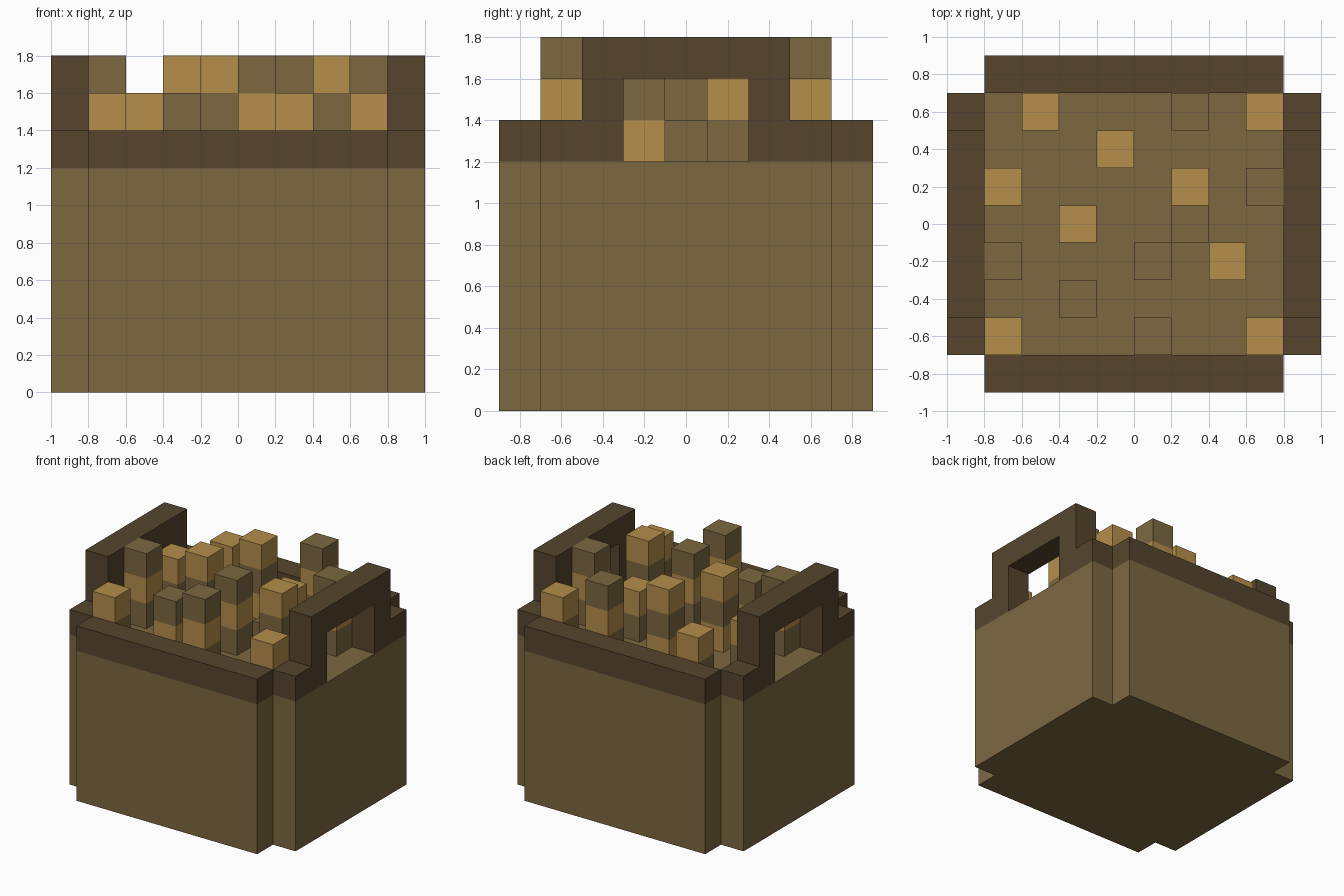
import bpy, bmesh
from mathutils import Vector

if "Cube" in bpy.data.objects:
    bpy.data.objects.remove(bpy.data.objects["Cube"])


def material(name, rgb):
    m = bpy.data.materials.new(name)
    m.diffuse_color = (*rgb, 1)
    m.use_nodes = True
    m.node_tree.nodes["Principled BSDF"].inputs["Base Color"].default_value = m.diffuse_color
    return m


OLIVE = material("olive", (0.205, 0.138, 0.053))
DARK = material("dark brown", (0.093, 0.060, 0.026))
TAN = material("tan", (0.462, 0.271, 0.070))


def prism(name, points, offset, mats):
    """Extrude a closed outline of 3D points by an offset."""
    bm = bmesh.new()
    face = bm.faces.new([bm.verts.new(p) for p in points])
    ext = bmesh.ops.extrude_face_region(bm, geom=[face])
    moved = [v for v in ext["geom"] if isinstance(v, bmesh.types.BMVert)]
    bmesh.ops.translate(bm, verts=moved, vec=Vector(offset))
    bmesh.ops.recalc_face_normals(bm, faces=bm.faces)
    me = bpy.data.meshes.new(name)
    bm.to_mesh(me)
    bm.free()
    ob = bpy.data.objects.new(name, me)
    bpy.context.collection.objects.link(ob)
    for m in mats:
        me.materials.append(m)
    return ob


# Basket body: square with notched corners
half = [(1, -.7), (1, .7), (.8, .7), (.8, .9), (-.8, .9), (-.8, .7)]
outline = half + [(-1, .7), (-1, -.7), (-.8, -.7), (-.8, -.9), (.8, -.9), (.8, -.7)]
prism("basket_body", [(x, y, 0) for x, y in outline], (0, 0, 1.2), [OLIVE])

# Front and back rim beams
for side, y in (("front", -.9), ("back", .7)):
    prism(side + "_rim", [(-.8, y, 1.2), (.8, y, 1.2), (.8, y + .2, 1.2), (-.8, y + .2, 1.2)],
          (0, 0, .2), [DARK])

# Side rims with raised handle arches
arch = [(.3, 1.2), (.7, 1.2), (.7, 1.4), (.5, 1.4), (.5, 1.8)]
arch = [(.3, 1.6)] + arch + [(-y, z) for y, z in reversed(arch)] + [(-.3, 1.6)]
for side, x in (("left", -1), ("right", .8)):
    prism(side + "_handle", [(x, y, z) for y, z in arch], (.2, 0, 0), [DARK])


# Stalks of stacked cubes, colours alternating downward from the top
def stalk(i, x, y, height, top):
    for level in range(height):
        even = (height - 1 - level) % 2 == 0
        mat = top if even else (OLIVE if top is TAN else TAN)
        z = 1.2 + .2 * level
        prism(f"stalk_{i}_cube_{level}",
              [(x - .1, y - .1, z), (x + .1, y - .1, z), (x + .1, y + .1, z), (x - .1, y + .1, z)],
              (0, 0, .2), [mat])


stalks = [
    (-.7, -.6, 2, TAN), (-.7, -.2, 3, OLIVE), (-.7, .2, 2, TAN), (-.5, .6, 2, TAN),
    (-.3, -.4, 2, OLIVE), (-.3, 0, 3, TAN), (-.1, .4, 3, TAN), (.1, -.6, 3, OLIVE),
    (.1, -.2, 3, OLIVE), (.3, 0, 1, OLIVE), (.3, .2, 2, TAN), (.3, .6, 3, OLIVE),
    (.5, -.2, 3, TAN), (.7, -.6, 2, TAN), (.7, .2, 3, OLIVE), (.7, .6, 2, TAN),
]
for i, s in enumerate(stalks):
    stalk(i, *s)
